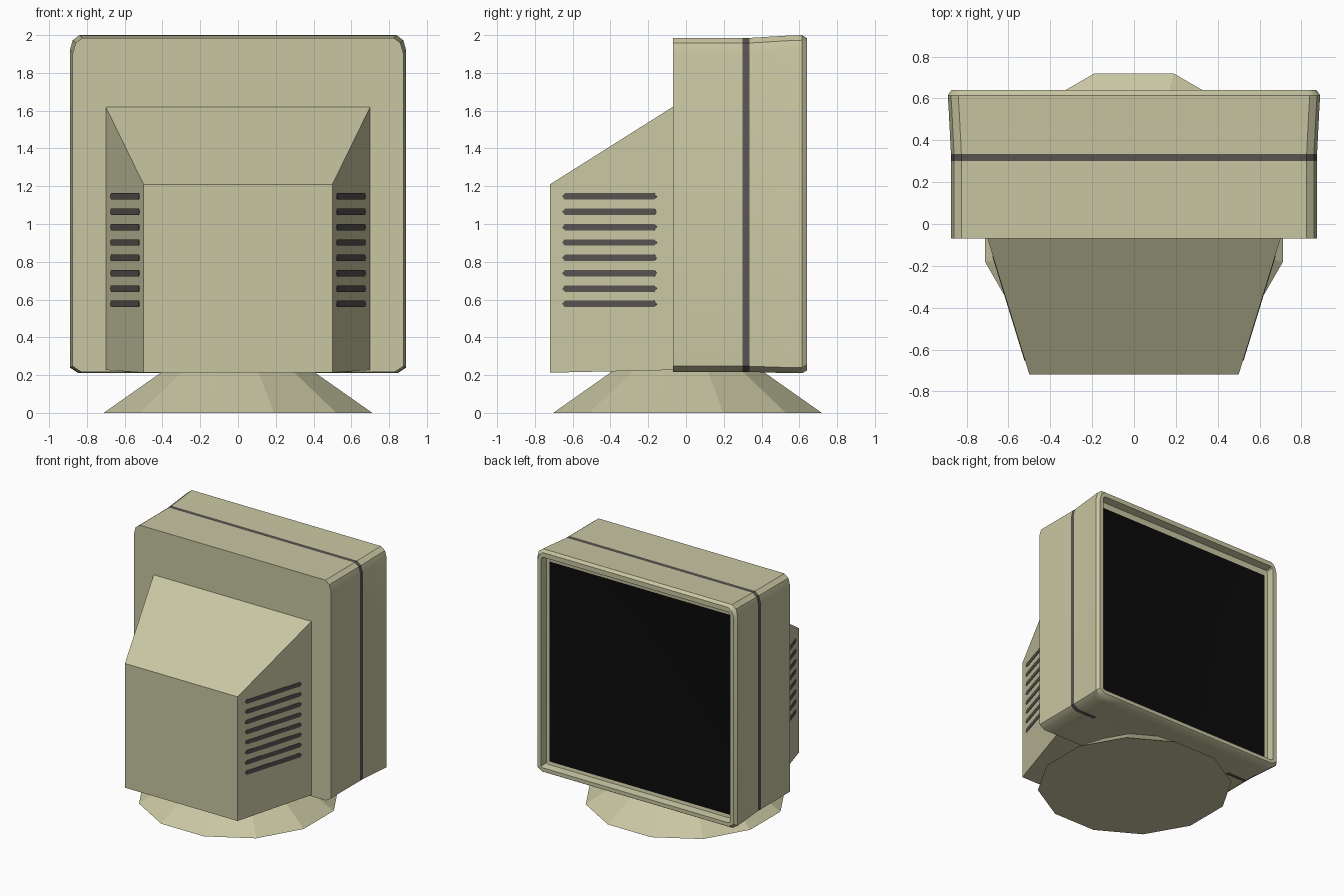
import bpy, bmesh, math
from mathutils import Vector

if "Cube" in bpy.data.objects:
    bpy.data.objects.remove(bpy.data.objects["Cube"])


def material(name, rgb):
    m = bpy.data.materials.new(name)
    m.diffuse_color = (*rgb, 1)
    m.use_nodes = True
    m.node_tree.nodes["Principled BSDF"].inputs["Base Color"].default_value = m.diffuse_color
    return m


CREAM = material("cream plastic", (0.578, 0.565, 0.361))
DARK = material("dark groove", (0.095, 0.087, 0.080))
BLACK = material("black glass", (0.003, 0.003, 0.003))


def finish(name, bm, mats):
    bmesh.ops.recalc_face_normals(bm, faces=bm.faces)
    me = bpy.data.meshes.new(name)
    bm.to_mesh(me)
    bm.free()
    for m in mats:
        me.materials.append(m)
    ob = bpy.data.objects.new(name, me)
    bpy.context.collection.objects.link(ob)
    return ob


def loft(bm, rings):
    """Skin a list of point rings and cap both ends; returns bands and caps."""
    vs = [[bm.verts.new(p) for p in r] for r in rings]
    n = len(vs[0])
    bands = [[bm.faces.new((a[i], a[(i + 1) % n], b[(i + 1) % n], b[i]))
              for i in range(n)] for a, b in zip(vs, vs[1:])]
    return bands, bm.faces.new(vs[0]), bm.faces.new(vs[-1])


def section(y, w, top, bot, k=1.0):
    """Cross-section of the screen case with soft corners scaled by k."""
    half = [(0.65, bot), (w - 0.045 * k, bot), (w, bot + 0.03 * k),
            (w, top - 0.08 * k), (w - 0.015 * k, top - 0.027 * k),
            (w - 0.05 * k, top)]
    pts = half + [(-x, z) for x, z in reversed(half)]
    return [(x, y, z) for x, z in pts]


# Screen case: back shell, groove, flared bezel, recessed screen
bm = bmesh.new()
bands, back, screen = loft(bm, [
    section(-0.07, 0.875, 1.985, 0.217),
    section(0.30, 0.875, 1.985, 0.217),
    section(0.335, 0.875, 1.985, 0.217),
    section(0.55, 0.886, 1.998, 0.21),
    section(0.615, 0.89, 2.0, 0.21),
    section(0.64, 0.872, 1.983, 0.225),
    section(0.64, 0.838, 1.945, 0.255, 0.3),
    section(0.58, 0.832, 1.935, 0.262, 0.3),
    section(0.575, 0.81, 1.89, 0.285, 0.02),
])
for f in bands[1]:
    c = f.calc_center_median()
    # the groove stops short of the middle of the underside
    if not (c.z < 0.25 and abs(c.x) < 0.5):
        f.material_index = 1
screen.material_index = 2
case = finish("screen_case", bm, (CREAM, DARK, BLACK))
bpy.context.view_layer.objects.active = case
case.select_set(True)
bpy.ops.object.shade_smooth_by_angle(angle=math.radians(35))

# Tapered tube housing behind the case
def rect(y, w, top, bot):
    return [(-w, y, bot), (w, y, bot), (w, y, top), (-w, y, top)]


bm = bmesh.new()
loft(bm, [rect(-0.72, 0.50, 1.21, 0.213), rect(-0.07, 0.70, 1.62, 0.227)])
finish("tube_housing", bm, (CREAM,))

# Vent slots: thin six-sided plates on both slanted housing sides
bm = bmesh.new()
slope = 0.20 / 0.65
for side in (-1, 1):
    out = Vector((side, -slope, 0)).normalized() * 0.003
    for i in range(8):
        z = 0.577 + i * 0.0813
        outline = [(-0.655, 0), (-0.64, -0.017), (-0.168, -0.017),
                   (-0.153, 0), (-0.168, 0.017), (-0.64, 0.017)]
        base = [Vector((side * (0.5 + (y + 0.72) * slope), y, z + dz))
                for y, dz in outline]
        loft(bm, [[p - out for p in base], [p + out for p in base]])
finish("vent_slots", bm, (DARK,))

# Twelve-sided flared foot, flat sides square to the axes
def ring(apothem, z):
    r = apothem / math.cos(math.pi / 12)
    return [(r * math.cos(a), 0.008 + r * math.sin(a), z)
            for a in (math.pi * (2 * i + 1) / 12 for i in range(12))]


bm = bmesh.new()
loft(bm, [ring(0.711, 0), ring(0.37, 0.24)])
finish("foot", bm, (CREAM,))
